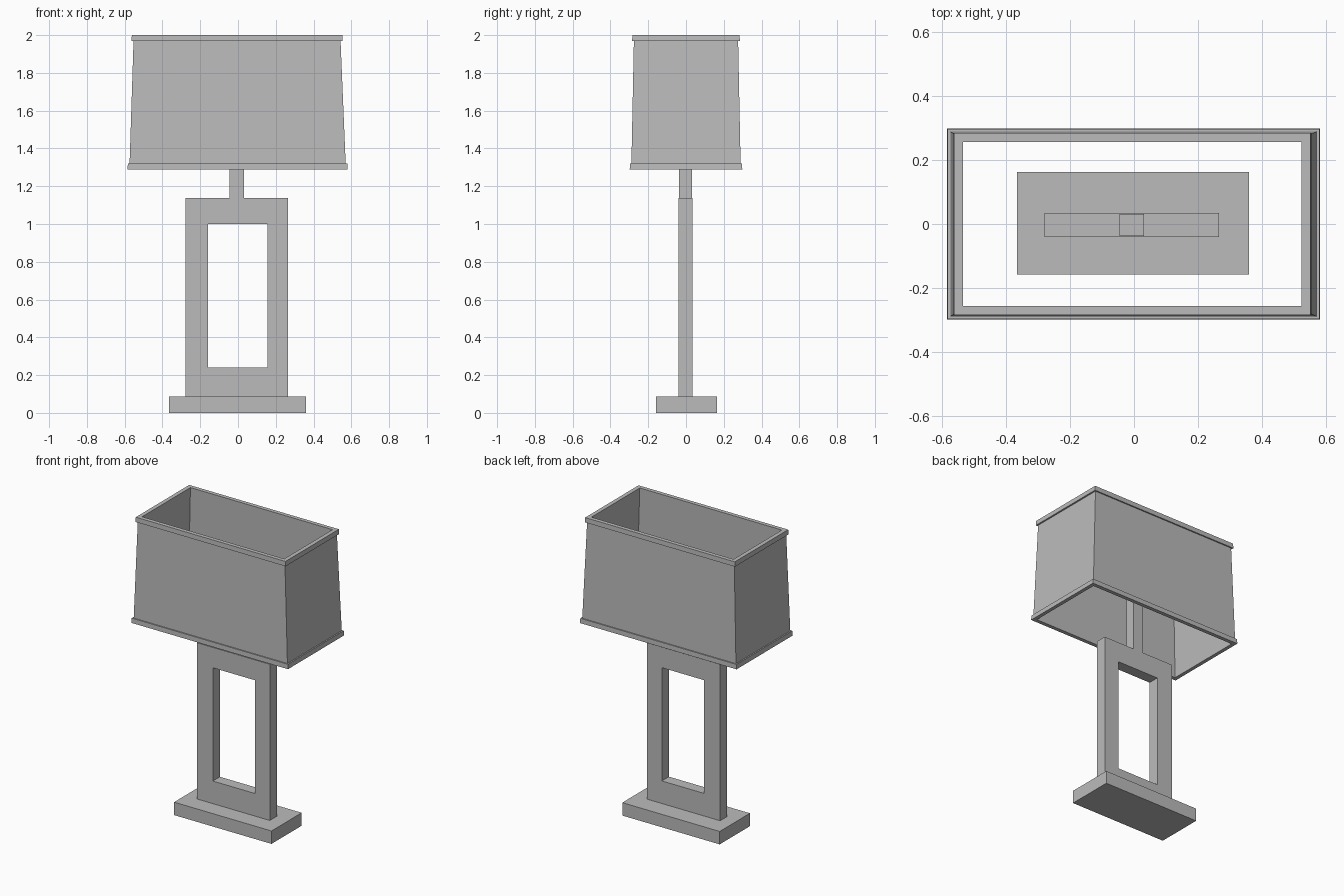
import bpy
import bmesh

cube = bpy.data.objects.get("Cube")
if cube:
    bpy.data.objects.remove(cube, do_unlink=True)

# One plain grey for the whole lamp
grey = bpy.data.materials.new("plain grey")
grey.use_nodes = True
colour = (0.5, 0.5, 0.5, 1)
grey.diffuse_color = colour
grey.node_tree.nodes["Principled BSDF"].inputs["Base Color"].default_value = colour


def finish(name, bm):
    bmesh.ops.recalc_face_normals(bm, faces=bm.faces)
    mesh = bpy.data.meshes.new(name)
    bm.to_mesh(mesh)
    bm.free()
    mesh.materials.append(grey)
    obj = bpy.data.objects.new(name, mesh)
    bpy.context.collection.objects.link(obj)
    return obj


def box(name, low, high):
    bm = bmesh.new()
    bmesh.ops.create_cube(bm, size=1)
    for v in bm.verts:
        v.co = [high[i] if v.co[i] > 0 else low[i] for i in range(3)]
    return finish(name, bm)


def ring(name, sections, place):
    """Skin a closed loop of rectangles (centre, half width, half depth, level)."""
    bm = bmesh.new()
    loops = []
    for (cu, cv), hu, hv, w in sections:
        loops.append([bm.verts.new(place(cu + su * hu, cv + sv * hv, w))
                      for su, sv in ((-1, -1), (1, -1), (1, 1), (-1, 1))])
    for a, b in zip(loops, loops[1:] + loops[:1]):
        for i in range(4):
            j = (i + 1) % 4
            bm.faces.new((a[i], a[j], b[j], b[i]))
    return finish(name, bm)


# Foot and neck
box("base", (-0.365, -0.158, 0), (0.36, 0.163, 0.087))
box("neck", (-0.045, -0.037, 1.138), (0.031, 0.032, 1.65))

# Upright open frame
outer, inner = (-0.007, 0.612), (-0.002, 0.62)
ring("frame", [
    (outer, 0.272, 0.526, -0.04), (outer, 0.272, 0.526, 0.035),
    (inner, 0.157, 0.381, 0.035), (inner, 0.157, 0.381, -0.04),
], lambda u, v, w: (u, w, v))

# Hollow tapered shade with a projecting trim at both rims
mid, foot = (-0.005, 0), (-0.002, 0)
ring("shade", [
    (foot, 0.583, 0.298, 1.288), (foot, 0.581, 0.297, 1.32),
    (foot, 0.572, 0.289, 1.32), (mid, 0.548, 0.276, 1.968),
    (mid, 0.559, 0.285, 1.968), (mid, 0.557, 0.284, 2.0),
    (mid, 0.529, 0.257, 2.0), (foot, 0.558, 0.272, 1.288),
], lambda u, v, w: (u, v, w))
